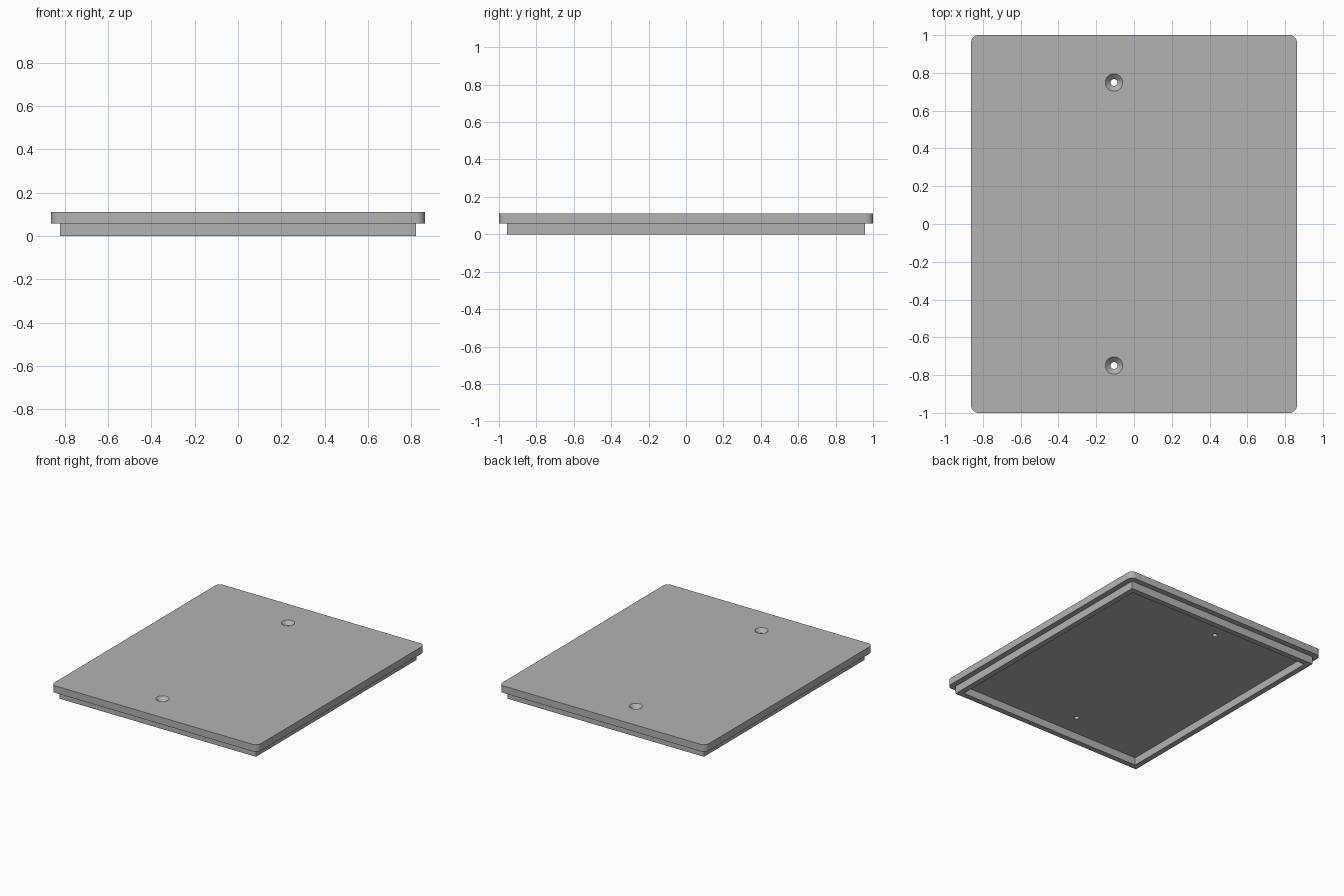
import bpy, bmesh
from math import radians
from mathutils import Vector

cube = bpy.data.objects.get("Cube")
if cube:
    bpy.data.objects.remove(cube, do_unlink=True)

HALF_X, HALF_Y = 0.863, 1.0
LIP = 0.042            # plate overhang beyond the rim
WALL = 0.042           # rim wall thickness
STEP, TOP = 0.058, 0.111

grey = bpy.data.materials.new("plain grey")
grey.use_nodes = True
colour = (0.45, 0.45, 0.45, 1)
grey.diffuse_color = colour
grey.node_tree.nodes["Principled BSDF"].inputs["Base Color"].default_value = colour


def make_object(name, bm):
    bmesh.ops.recalc_face_normals(bm, faces=bm.faces)
    mesh = bpy.data.meshes.new(name)
    bm.to_mesh(mesh)
    bm.free()
    mesh.materials.append(grey)
    obj = bpy.data.objects.new(name, mesh)
    bpy.context.collection.objects.link(obj)
    return obj


def rectangle(bm, hx, hy, z):
    return [bm.verts.new((sx * hx, sy * hy, z))
            for sx, sy in ((-1, -1), (1, -1), (1, 1), (-1, 1))]


def bridge(bm, a, b):
    n = len(a)
    for i in range(n):
        j = (i + 1) % n
        bm.faces.new((a[i], a[j], b[j], b[i]))


# Cover plate with rounded vertical corners
bm = bmesh.new()
low = rectangle(bm, HALF_X, HALF_Y, STEP)
high = rectangle(bm, HALF_X, HALF_Y, TOP)
bridge(bm, low, high)
bm.faces.new(low)
bm.faces.new(high)
upright = [e for e in bm.edges if abs(e.verts[0].co.z - e.verts[1].co.z) > 0.01]
bmesh.ops.bevel(bm, geom=upright, offset=0.04, segments=8, profile=0.5,
                affect='EDGES')
plate = make_object("cover_plate", bm)

# Countersunk screw holes: revolved cutters
profile = [(0, STEP - 0.02), (0.018, STEP - 0.02), (0.018, TOP - 0.028),
           (0.046, TOP), (0.046, TOP + 0.02), (0, TOP + 0.02)]
bm = bmesh.new()
for y in (-0.749, 0.749):
    centre = Vector((-0.106, y, 0))
    verts = [bm.verts.new(centre + Vector((r, 0, z))) for r, z in profile]
    edges = [bm.edges.new(pair) for pair in zip(verts, verts[1:])]
    bmesh.ops.spin(bm, geom=verts + edges, cent=centre, axis=(0, 0, 1),
                   angle=radians(360), steps=32)
bmesh.ops.remove_doubles(bm, verts=bm.verts, dist=0.0001)
cutter = make_object("hole_cutter", bm)
cutter.hide_render = True

cut = plate.modifiers.new("screw holes", 'BOOLEAN')
cut.operation = 'DIFFERENCE'
cut.solver = 'EXACT'
cut.object = cutter
bpy.context.view_layer.objects.active = plate
plate.select_set(True)
bpy.ops.object.modifier_apply(modifier=cut.name)
bpy.data.objects.remove(cutter, do_unlink=True)
bpy.ops.object.select_all(action='DESELECT')
plate.select_set(True)
bpy.ops.object.shade_smooth_by_angle(angle=radians(30))

# Square-cornered locating rim under the plate, open in the middle
bm = bmesh.new()
ox, oy = HALF_X - LIP, HALF_Y - LIP
loops = [rectangle(bm, ox, oy, 0), rectangle(bm, ox, oy, STEP),
         rectangle(bm, ox - WALL, oy - WALL, STEP),
         rectangle(bm, ox - WALL, oy - WALL, 0)]
for i in range(4):
    bridge(bm, loops[i], loops[(i + 1) % 4])
make_object("locating_rim", bm)
